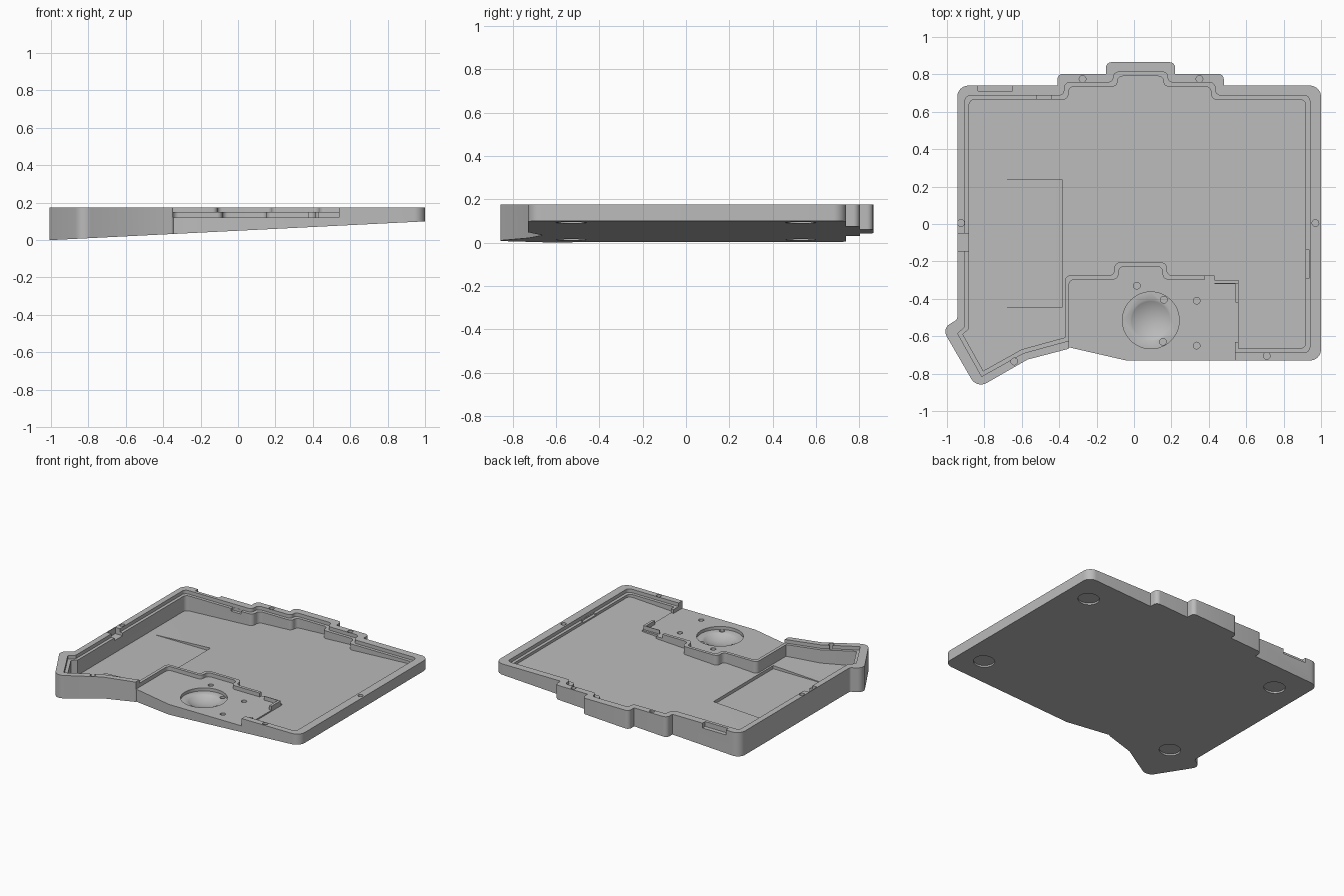
import bpy, bmesh, math
from mathutils import Vector

cube = bpy.data.objects.get("Cube")
if cube:
    bpy.data.objects.remove(cube, do_unlink=True)

TOP, LEDGE, DECK = 0.175, 0.15, 0.122

grey = bpy.data.materials.new("case_grey")
grey.use_nodes = True
grey.diffuse_color = (0.5, 0.5, 0.5, 1)
grey.node_tree.nodes["Principled BSDF"].inputs["Base Color"].default_value = (0.5, 0.5, 0.5, 1)


def underside(x):
    return 0.05 * (x + 1)


def cavity_floor(x):
    return underside(x) + 0.035


def offset(pts, d):
    """Grow a clockwise outline by d with mitred corners."""
    out = []
    for i, (x, y, r) in enumerate(pts):
        p = Vector((x, y))
        a = (p - Vector(pts[i - 1][:2])).normalized()
        b = (Vector(pts[(i + 1) % len(pts)][:2]) - p).normalized()
        na, nb = Vector((-a.y, a.x)), Vector((-b.y, b.x))
        q = p + (na + nb) * d / (1 + na.dot(nb))
        out.append((q.x, q.y, r))
    return out


def rounded(pts, steps=8):
    """Replace each corner (x, y, radius) with an arc."""
    out = []
    for i, (x, y, r) in enumerate(pts):
        p = Vector((x, y))
        u = Vector(pts[i - 1][:2]) - p
        v = Vector(pts[(i + 1) % len(pts)][:2]) - p
        if r == 0:
            out.append(p)
            continue
        half = u.angle(v) / 2
        t = min(r / math.tan(half), u.length * 0.48, v.length * 0.48)
        r = t * math.tan(half)
        u, v = u.normalized(), v.normalized()
        centre = p + (u + v).normalized() * r / math.sin(half)
        start, end = p + u * t - centre, p + v * t - centre
        sweep = math.pi - 2 * half
        for k in range(steps + 1):
            s = k / steps
            d = (start * math.sin((1 - s) * sweep) + end * math.sin(s * sweep)) / math.sin(sweep)
            out.append(centre + d)
    return out


def finish(name, bm):
    bmesh.ops.recalc_face_normals(bm, faces=bm.faces)
    mesh = bpy.data.meshes.new(name)
    bm.to_mesh(mesh)
    bm.free()
    mesh.materials.append(grey)
    ob = bpy.data.objects.new(name, mesh)
    bpy.context.collection.objects.link(ob)
    return ob


def prism(name, pts, bottom, top):
    bm = bmesh.new()
    ring = rounded(pts)
    low = [bm.verts.new((p.x, p.y, bottom(p.x) if callable(bottom) else bottom)) for p in ring]
    high = [bm.verts.new((p.x, p.y, top(p.x) if callable(top) else top)) for p in ring]
    bm.faces.new(low)
    bm.faces.new(high)
    for i in range(len(ring)):
        bm.faces.new((low[i - 1], low[i], high[i], high[i - 1]))
    return finish(name, bm)


def box(name, x0, x1, y0, y1, bottom):
    return prism(name, [(x0, y1, 0), (x1, y1, 0), (x1, y0, 0), (x0, y0, 0)], bottom, 0.3)


def disc(x, y, r):
    n = 48 if r > 0.05 else 20
    return [(x + r * math.cos(a), y - r * math.sin(a), 0)
            for a in (2 * math.pi * k / n for k in range(n))]


# Outer body with a sloping underside
R = 0.06
outer = [(-.945, .74, R), (-.41, .74, 0), (-.41, .803, R), (-.15, .803, 0),
         (-.15, .865, R), (.22, .865, R), (.22, .803, 0), (.48, .803, R),
         (.48, .74, 0), (1, .74, R), (1, -.73, R), (-.04, -.73, 0),
         (-.345, -.66, 0), (-.335, -.66, 0), (-.35, -.665, .02), (-.57, -.725, 0),
         (-.84, -.88, R), (-1.025, -.56, .06), (-.945, -.51, .02)]
outer[13:15] = [(-.352, -.668, .03)]
case = prism("keyboard_case", outer, underside, TOP)

# Main cavity outline, going round the thumb deck
S = 0.03
cavity = [(-.882, .665, S), (-.35, .665, S), (-.35, .735, S), (-.088, .735, S),
          (-.088, .79, S), (.158, .79, S), (.158, .735, S), (.412, .735, S),
          (.412, .665, S), (.918, .665, S), (.918, -.665, S), (.56, -.665, 0),
          (.56, -.30, 0), (.43, -.30, 0), (.43, -.275, 0), (.175, -.275, S),
          (.175, -.205, S), (-.105, -.205, S), (-.105, -.275, S), (-.37, -.275, S),
          (-.37, -.607, 0), (-.60, -.67, 0), (-.806, -.785, 0), (-.915, -.59, 0),
          (-.882, -.56, 0)]
deck = [(-.348, -.297, S), (-.083, -.297, S), (-.083, -.227, S), (.153, -.227, S),
        (.153, -.297, S), (.43, -.297, 0), (.43, -.32, 0), (.542, -.32, 0),
        (.542, -.42, 0), (.58, -.42, 0), (.58, -.63, 0), (.54, -.63, 0),
        (.54, -.9, 0), (-.348, -.9, 0)]

cutters = [
    prism("cavity_cutter", cavity, cavity_floor, 0.3),
    prism("ledge_cutter", offset(cavity, 0.022), LEDGE, 0.31),
    prism("deck_cutter", deck, DECK, 0.32),
    box("battery_recess", -.857, -.383, -.443, .235, 0.043),
    box("deck_lip_gap", .38, .57, -.315, -.25, DECK),
    box("port_notch", -.835, -.65, .71, .8, 0.14),
    box("left_wall_notch", -.94, -.87, -.145, -.05, 0.13),
    box("right_ledge_gap", .9, .939, -.29, -.14, 0.14),
    box("back_ledge_gap", -.52, -.44, .65, .686, 0.13),
    prism("ball_socket", disc(.09, -.515, .152), 0.1, 0.33),
]

# Shallow ball bowl
bm = bmesh.new()
bmesh.ops.create_uvsphere(bm, u_segments=64, v_segments=64, radius=0.217)
bmesh.ops.translate(bm, verts=bm.verts, vec=(.09, -.515, .287))
cutters.append(finish("ball_bowl", bm))

# Screw holes in the rim, pin holes on the deck
for x, y in [(-.275, .775), (.35, .775), (-.925, .005), (.97, .005), (-.64, -.735), (.71, -.705)]:
    cutters.append(prism("rim_screw_hole", disc(x, y, .018), 0.13, 0.3))
for x, y in [(.015, -.33), (.335, -.41), (.335, -.65), (.16, -.405), (.155, -.63)]:
    cutters.append(prism("deck_hole", disc(x, y, .018), 0.085, 0.3))

# Round foot recesses under the body
for x in (-.75, .83):
    for y in (-.53, .53):
        cutters.append(prism("foot_recess", disc(x, y, .07), -0.2,
                             lambda px: underside(px) + 0.012))

for c in cutters:
    c.hide_render = True
    mod = case.modifiers.new(c.name, "BOOLEAN")
    mod.operation = "DIFFERENCE"
    mod.solver = "EXACT"
    mod.object = c

# Bake the cuts, then drop the cutters
bpy.context.view_layer.update()
graph = bpy.context.evaluated_depsgraph_get()
baked = bpy.data.meshes.new_from_object(case.evaluated_get(graph))
case.modifiers.clear()
case.data = baked
baked.materials.clear()
baked.materials.append(grey)
for c in cutters:
    bpy.data.objects.remove(c, do_unlink=True)

bpy.ops.object.select_all(action="DESELECT")
case.select_set(True)
bpy.context.view_layer.objects.active = case
bpy.ops.object.shade_smooth_by_angle(angle=math.radians(30))
